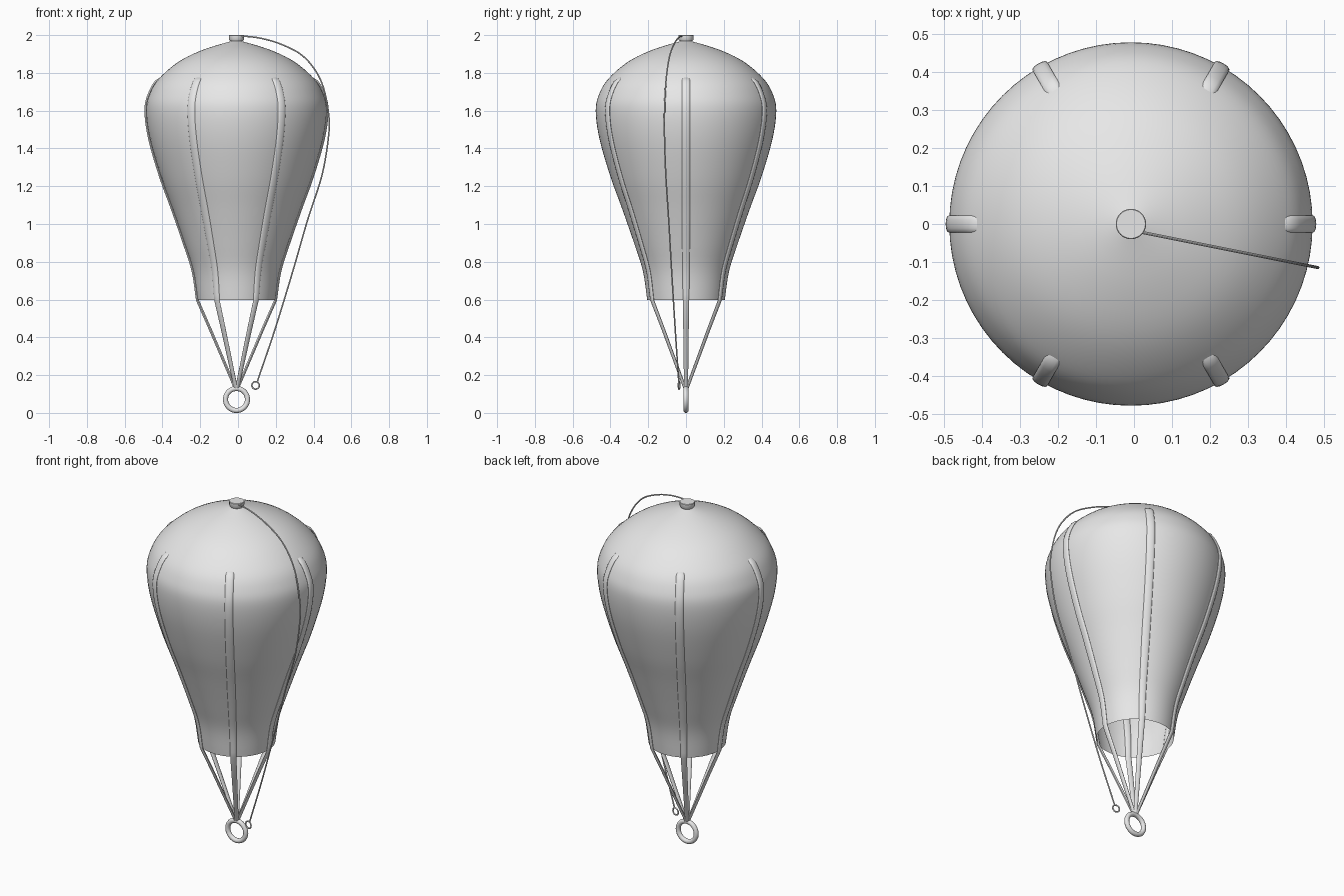
import bpy, bmesh, math
from mathutils import Vector, Matrix

cube = bpy.data.objects.get("Cube")
if cube:
    bpy.data.objects.remove(cube, do_unlink=True)

AXIS_X = -0.008

grey = bpy.data.materials.new("plain_grey")
grey.use_nodes = True
grey.diffuse_color = (0.8, 0.8, 0.8, 1)
grey.node_tree.nodes["Principled BSDF"].inputs["Base Color"].default_value = (0.8, 0.8, 0.8, 1)


def spline(points, steps=5):
    """Smooth curve through the given points."""
    pts = [Vector(p) for p in points]
    ext = [2 * pts[0] - pts[1]] + pts + [2 * pts[-1] - pts[-2]]
    out = []
    for a, b, c, d in zip(ext, ext[1:], ext[2:], ext[3:]):
        for i in range(steps):
            t = i / steps
            out.append(0.5 * (2 * b + (c - a) * t + (2 * a - 5 * b + 4 * c - d) * t * t
                              + (3 * b - a - 3 * c + d) * t ** 3))
    return out + [pts[-1]]


def finish(name, bm, recalc=True):
    if recalc:
        bmesh.ops.recalc_face_normals(bm, faces=bm.faces)
    mesh = bpy.data.meshes.new(name)
    bm.to_mesh(mesh)
    bm.free()
    obj = bpy.data.objects.new(name, mesh)
    bpy.context.collection.objects.link(obj)
    mesh.materials.append(grey)
    bpy.ops.object.select_all(action="DESELECT")
    obj.select_set(True)
    bpy.context.view_layer.objects.active = obj
    bpy.ops.object.shade_smooth_by_angle(angle=math.radians(40))
    return obj


def revolve(name, profile, segments=72):
    """Turn a radius/height profile around the vertical axis."""
    bm = bmesh.new()
    verts = [bm.verts.new((r, 0, z)) for r, z in profile]
    edges = [bm.edges.new(pair) for pair in zip(verts, verts[1:])]
    bmesh.ops.spin(bm, geom=verts + edges, axis=(0, 0, 1), cent=(0, 0, 0),
                   angle=math.tau, steps=segments, use_duplicate=False)
    bmesh.ops.remove_doubles(bm, verts=bm.verts, dist=0.0002)
    bmesh.ops.translate(bm, verts=bm.verts, vec=(AXIS_X, 0, 0))
    return finish(name, bm)


def sweep(name, path, widths, thick, matrix, sides=12, closed=False):
    """Sweep an oval along a path lying in the local x-z plane."""
    bm = bmesh.new()
    rings = []
    n = len(path)
    for i, (x, z) in enumerate(path):
        before = path[(i - 1) % n if closed else max(i - 1, 0)]
        after = path[(i + 1) % n if closed else min(i + 1, n - 1)]
        tangent = (after - before).normalized()
        ring = []
        for k in range(sides):
            a = math.tau * k / sides
            off = thick * math.cos(a)
            ring.append(bm.verts.new((x + tangent.y * off, widths[i] * math.sin(a),
                                      z - tangent.x * off)))
        rings.append(ring)
    pairs = list(zip(rings, rings[1:]))
    if closed:
        pairs.append((rings[-1], rings[0]))
    else:
        bm.faces.new(rings[0])
        bm.faces.new(rings[-1])
    for a, b in pairs:
        for k in range(sides):
            j = (k + 1) % sides
            bm.faces.new((a[k], a[j], b[j], b[k]))
    bmesh.ops.transform(bm, matrix=matrix, verts=bm.verts)
    return finish(name, bm)


def loop(name, centre, radius, tube, matrix, steps=48):
    path = [Vector((centre[0] + radius * math.cos(math.tau * i / steps),
                    centre[1] + radius * math.sin(math.tau * i / steps)))
            for i in range(steps)]
    return sweep(name, path, [tube] * steps, tube, matrix, closed=True)


# Open-bottomed envelope
envelope = spline([(0.205, 0.597), (0.228, 0.75), (0.272, 0.89), (0.338, 1.08),
                   (0.4, 1.25), (0.458, 1.45), (0.478, 1.6), (0.459, 1.69),
                   (0.41, 1.77), (0.305, 1.86), (0.17, 1.925), (0, 1.976)])
revolve("envelope", envelope)

# Crown cap
revolve("crown_cap", [(0, 1.965), (0.034, 1.968), (0.04, 1.978), (0.04, 1.998),
                      (0.038, 2.0), (0, 2.0)], 32)

# Six straps following the envelope and meeting at the ring
run = [Vector((0.008, 0.135)), Vector((0.074, 0.29)), Vector((0.14, 0.445))]
run += [p + Vector((0.002, 0)) for p in envelope if p.y < 1.755]
run += [Vector((0.405, 1.768)), Vector((0.375, 1.77))]
strap_widths = [min(0.022, 0.009 + 0.0125 * p.y) for p in run]
for i in range(6):
    turn = Matrix.Translation((AXIS_X, 0, 0)) @ Matrix.Rotation(math.tau * i / 6, 4, "Z")
    sweep(f"strap_{i + 1}", run, strap_widths, 0.0075, turn)

# Bottom ring
loop("bottom_ring", (0, 0.071), 0.058, 0.0135, Matrix.Translation((AXIS_X, 0, 0)))

# Pull cord with its small end loop, in one slanted upright plane
slant = Matrix.Translation((0, -0.018, 0)) @ Matrix.Rotation(math.atan(-0.2), 4, "Z")
stretch = math.hypot(1, 0.2)
cord = spline([(x * stretch, z) for x, z in
               [(0.015, 1.993), (0.06, 1.992), (0.127, 1.982), (0.22, 1.955), (0.33, 1.9),
                (0.405, 1.82), (0.453, 1.72), (0.48, 1.58), (0.48, 1.47), (0.445, 1.26),
                (0.368, 1.02), (0.29, 0.75), (0.195, 0.44), (0.102, 0.166)]])
sweep("pull_cord", cord, [0.004] * len(cord), 0.004, slant, sides=8)
loop("cord_loop", (0.093 * stretch, 0.146), 0.02, 0.004, slant, 28)
